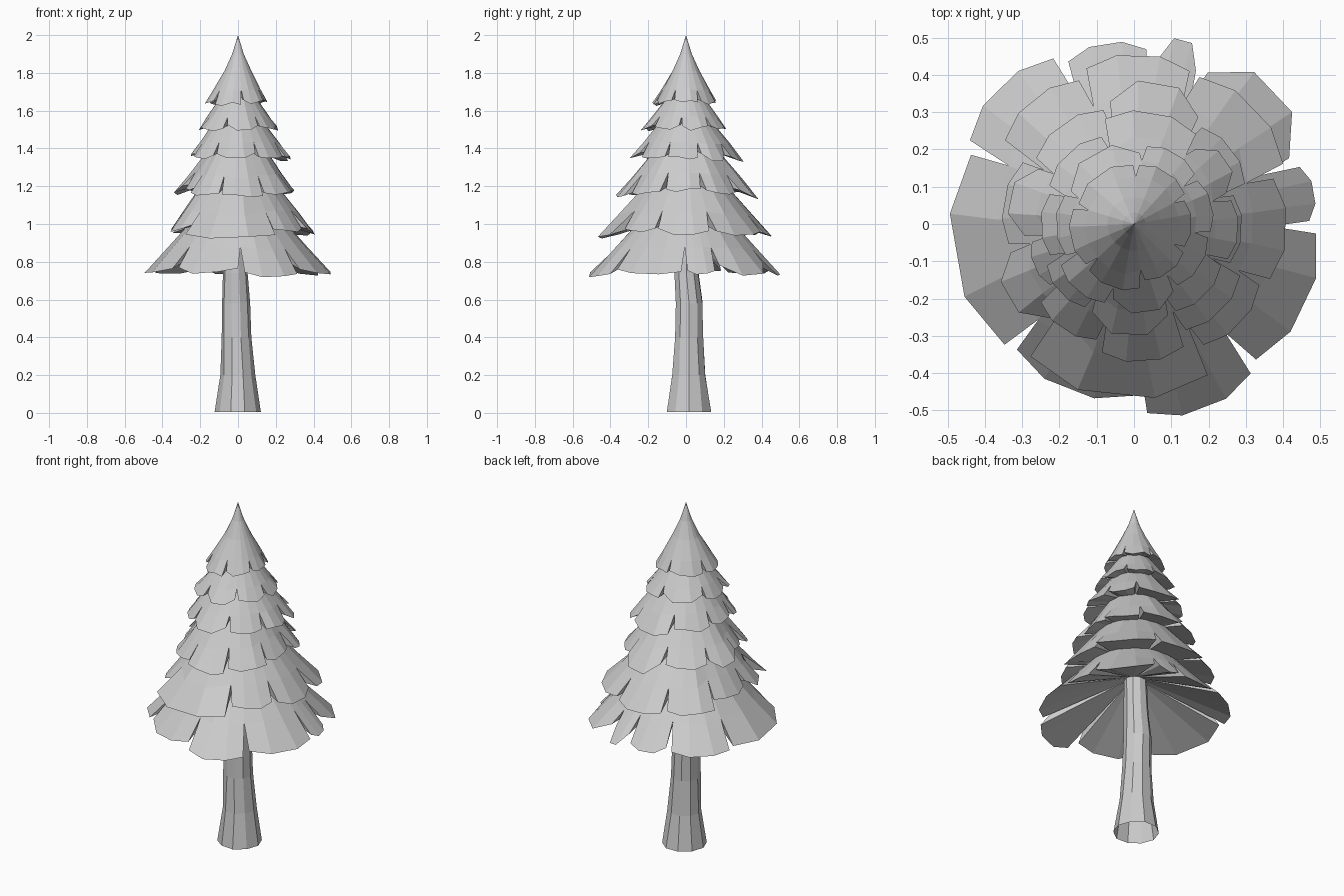
import bpy, bmesh, random
from math import radians, sin, cos
from mathutils import Vector

random.seed(4)
cube = bpy.data.objects.get("Cube")
if cube:
    bpy.data.objects.remove(cube)

grey = bpy.data.materials.new("light grey")
grey.use_nodes = True
colour = (0.6, 0.6, 0.6, 1)
grey.diffuse_color = colour
grey.node_tree.nodes["Principled BSDF"].inputs["Base Color"].default_value = colour


def polar(angle, r, z):
    a = radians(angle)
    return Vector((r * cos(a), r * sin(a), z))


def finish(bm, name):
    bmesh.ops.remove_doubles(bm, verts=bm.verts, dist=0.0005)
    bmesh.ops.recalc_face_normals(bm, faces=bm.faces)
    mesh = bpy.data.meshes.new(name)
    bm.to_mesh(mesh)
    bm.free()
    mesh.materials.append(grey)
    obj = bpy.data.objects.new(name, mesh)
    bpy.context.collection.objects.link(obj)


def strip(bm, upper, lower):
    """Join two equal rows of points with quads (triangles at a point)."""
    for i in range(len(upper) - 1):
        corners = [upper[i], upper[i + 1], lower[i + 1], lower[i]]
        if (corners[0] - corners[1]).length < 0.0005:
            corners.pop(1)
        bm.faces.new([bm.verts.new(c) for c in corners])


def branch_tier(name, tops, depth, rim_z, under, petals, gap=4, rounded=()):
    """A drooping skirt of petals; each petal is (start angle, reach)."""
    bm = bmesh.new()
    reaches = [p[1] for p in petals]
    mean = sum(reaches) / len(petals)
    top_r, top_z = tops[-1]
    for k, (start, reach) in enumerate(petals):
        following, next_reach = petals[(k + 1) % len(petals)]
        width = (following - start) % 360
        # Inner rows meet the neighbouring petals halfway across the notch
        inner = [start + width * t for t in (0, 0.33, 0.67, 1)]
        outer = [start + gap / 2 + (width - gap) * t for t in (0, 0.3, 0.7, 1)]
        spans = [min(reach, reaches[k - 1]), reach, reach, min(reach, next_reach)]
        rows = [[polar(a, r, z) for a in inner] for r, z in tops]
        # Row where the notches begin, part of the way down the slope
        rows.append([polar(a, top_r + (s - top_r) * depth,
                           top_z + (rim_z - 0.4 * (s - mean) - top_z) * depth)
                     for a, s in zip(inner, spans)])
        drop = rim_z - 0.4 * (reach - mean)
        corner = 0.87 if k in rounded else 0.96
        rows.append([polar(a, reach * e, drop + (1 - e) * reach * 0.9
                           + random.uniform(-0.01, 0.01))
                     for a, e in zip(outer, (corner, 1, 1, corner))])
        rows.append([polar(a, *under) for a in inner])
        for upper, lower in zip(rows, rows[1:]):
            strip(bm, upper, lower)
        # Side walls of the notch
        for i in (0, -1):
            bm.faces.new([bm.verts.new(row[i]) for row in rows[-3:]])
    finish(bm, name)


branch_tier("bottom_branches", [(0.17, 1.1)], 0.62, 0.735, (0.05, 0.945),
            [(-1, 0.49), (21, 0.52), (66, 0.51), (84, 0.49), (114, 0.515),
             (155, 0.495), (225, 0.48), (272, 0.53), (310, 0.51)], 4, (1, 2))
branch_tier("second_branches", [(0.13, 1.3)], 0.68, 0.95, (0.2, 1.01),
            [(20, 0.45), (68, 0.455), (109, 0.43), (149, 0.355),
             (191, 0.39), (230, 0.47), (298, 0.39), (336, 0.41)], 4, (4,))
branch_tier("third_branches", [(0.1, 1.47)], 0.68, 1.16, (0.15, 1.22),
            [(18, 0.33), (57, 0.385), (103, 0.33), (148, 0.34), (188, 0.29),
             (218, 0.34), (254, 0.37), (294, 0.33), (336, 0.29)], 4, (1, 3))
branch_tier("fourth_branches", [(0.09, 1.6)], 0.68, 1.35, (0.1, 1.4),
            [(16, 0.3), (53, 0.305), (108, 0.26), (158, 0.25),
             (203, 0.27), (242, 0.3), (293, 0.27), (337, 0.28)], 5, (0, 5))
branch_tier("fifth_branches", [(0.06, 1.72)], 0.7, 1.5, (0.08, 1.54),
            [(37, 0.22), (83, 0.22), (155, 0.21), (207, 0.235),
             (252, 0.24), (303, 0.21), (352, 0.215)], 5, (1, 4))
branch_tier("top_branches", [(0, 2), (0.031, 1.9), (0.072, 1.81)],
            0.6, 1.64, (0.05, 1.68),
            [(28, 0.165), (88, 0.165), (163, 0.175), (223, 0.18),
             (278, 0.16), (333, 0.155)], 6)

# Trunk: flared, slightly leaning rings (radius, height, centre), open below
bm = bmesh.new()
SIDES = 10
rings = []
for r, z, cx, cy in [(0.121, 0.005, -0.002, 0.015), (0.091, 0.2, -0.002, 0.016),
                     (0.078, 0.4, -0.008, 0.015), (0.074, 0.58, -0.012, 0.016),
                     (0.066, 0.74, -0.015, 0.002), (0.06, 0.97, -0.01, 0)]:
    centre = Vector((cx, cy, 0))
    ring = [polar(i * 360 / SIDES, r * random.uniform(0.97, 1.04), z) + centre
            for i in range(SIDES)]
    rings.append(ring + ring[:1])
for lower, upper in zip(rings, rings[1:]):
    strip(bm, upper, lower)
finish(bm, "trunk")
